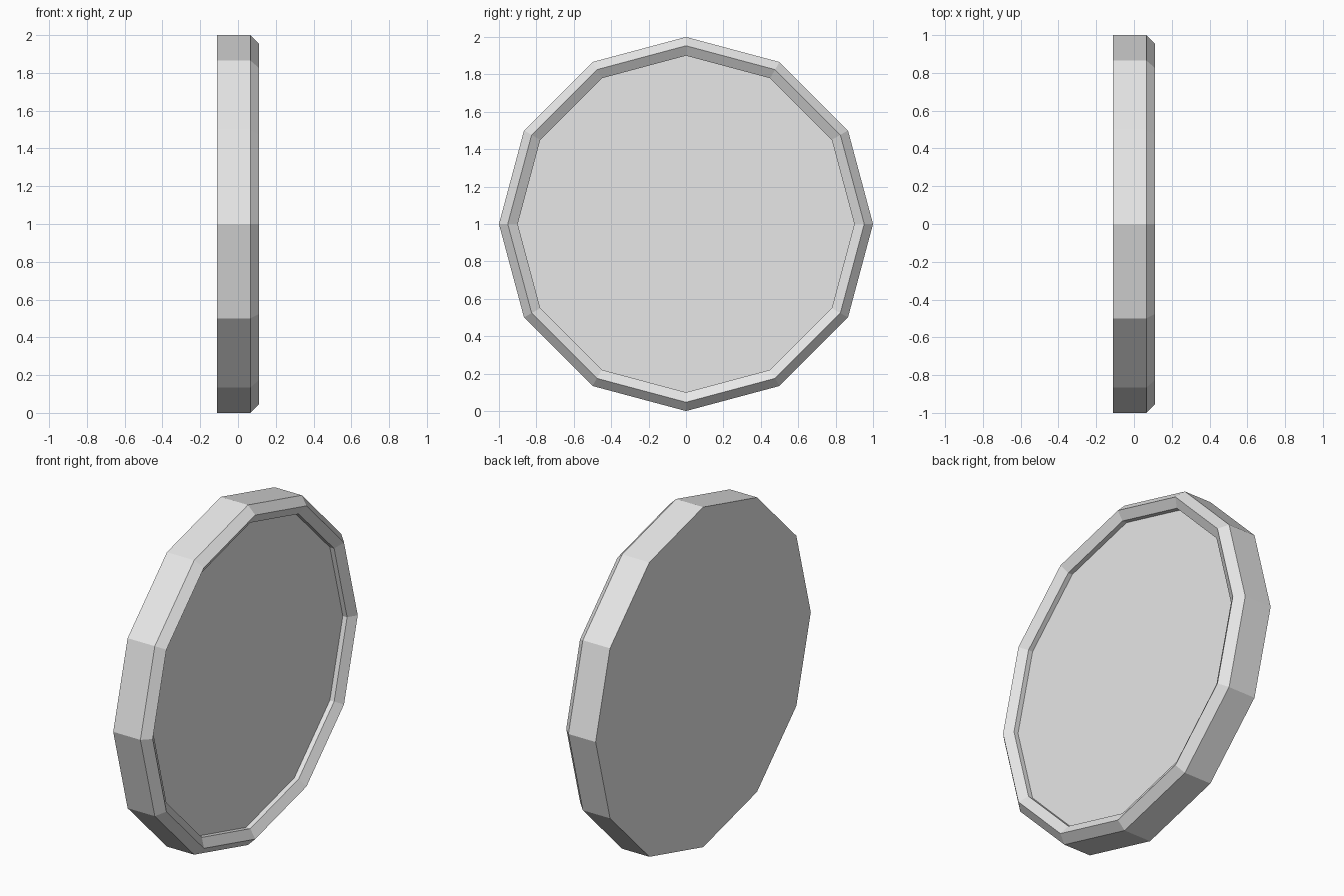
import bpy, bmesh, math

if "Cube" in bpy.data.objects:
    bpy.data.objects.remove(bpy.data.objects["Cube"])

SIDES = 12

# One flat colour
grey = bpy.data.materials.new("light_grey")
grey.diffuse_color = (0.8, 0.8, 0.8, 1.0)
grey.use_nodes = True
grey.node_tree.nodes["Principled BSDF"].inputs["Base Color"].default_value = grey.diffuse_color

# Profile of (x, radius): back edge, bevel, rim crest, inner slope, recess wall
profile = [(-0.112, 1.0), (0.065, 1.0), (0.112, 0.953), (0.08, 0.9), (0.052, 0.9)]

bm = bmesh.new()


def ring(x, r):
    """Twelve-sided ring about the x axis with a corner at the top."""
    steps = [2 * math.pi * i / SIDES for i in range(SIDES)]
    return [bm.verts.new((x, r * math.sin(a), 1 + r * math.cos(a))) for a in steps]


rings = [ring(x, r) for x, r in profile]

# Side, bevel, rim and recess walls
for a, b in zip(rings, rings[1:]):
    for i in range(SIDES):
        j = (i + 1) % SIDES
        bm.faces.new((a[i], a[j], b[j], b[i]))

# Flat back and recessed front panel
bm.faces.new(rings[0])
bm.faces.new(rings[-1])
bmesh.ops.recalc_face_normals(bm, faces=bm.faces)

mesh = bpy.data.meshes.new("rimmed_disc")
bm.to_mesh(mesh)
bm.free()
mesh.materials.append(grey)
disc = bpy.data.objects.new("rimmed_disc", mesh)
bpy.context.collection.objects.link(disc)
